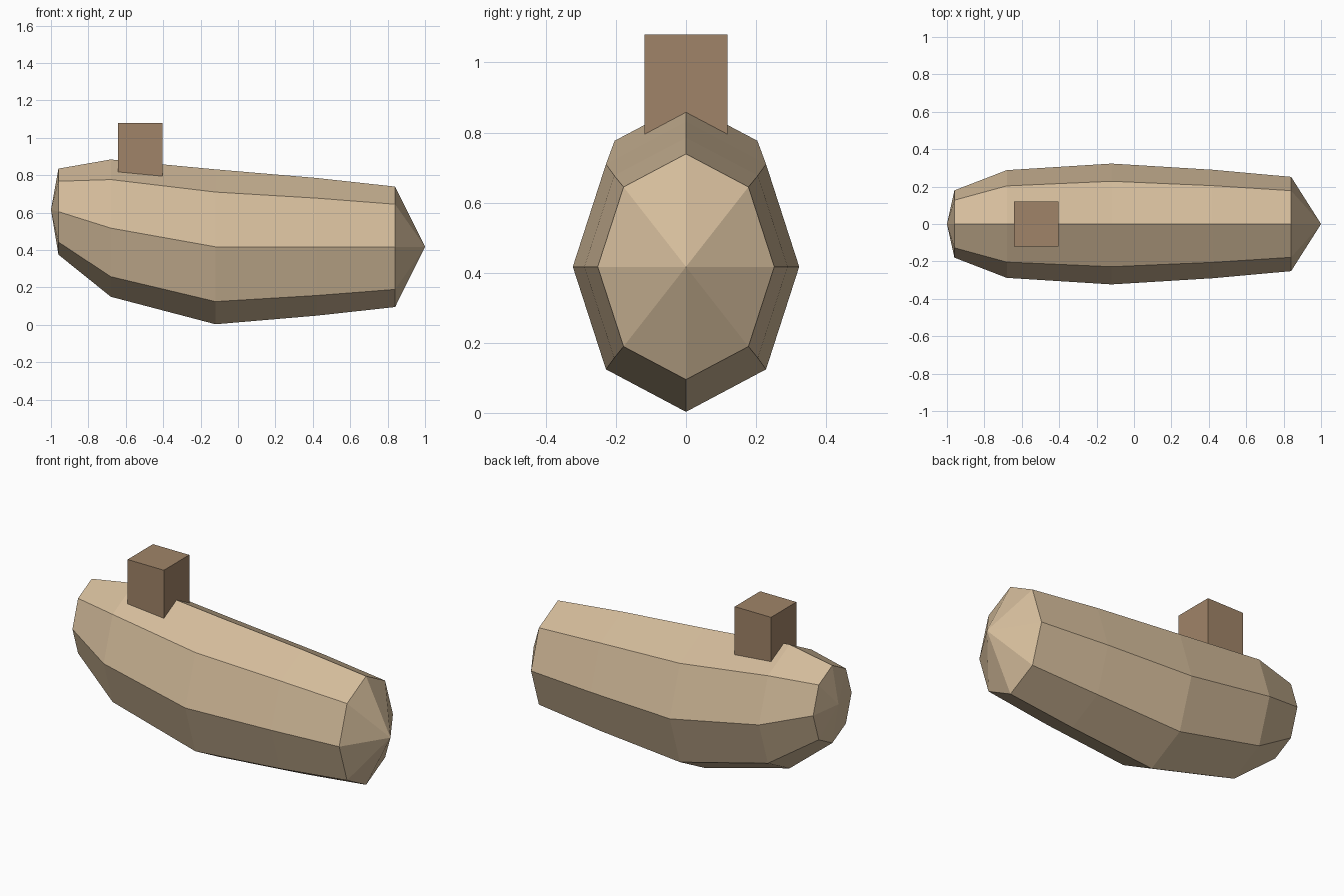
import bpy
import bmesh
from math import sin, cos, pi

cube = bpy.data.objects.get("Cube")
if cube:
    bpy.data.objects.remove(cube, do_unlink=True)


def linear(c):
    c /= 255
    return c / 12.92 if c <= 0.04045 else ((c + 0.055) / 1.055) ** 2.4


def make_material(name, rgb):
    mat = bpy.data.materials.new(name)
    mat.use_nodes = True
    colour = (*[linear(c) for c in rgb], 1)
    mat.diffuse_color = colour
    mat.node_tree.nodes["Principled BSDF"].inputs["Base Color"].default_value = colour
    return mat


def add_object(name, bm, mat):
    bmesh.ops.recalc_face_normals(bm, faces=bm.faces)
    mesh = bpy.data.meshes.new(name)
    bm.to_mesh(mesh)
    bm.free()
    mesh.materials.append(mat)
    obj = bpy.data.objects.new(name, mesh)
    bpy.context.collection.objects.link(obj)
    return obj


tan = make_material("pale tan", (212, 188, 155))
brown = make_material("dull brown", (160, 132, 104))

# Body: eight-sided elliptical rings lofted along x, closed by a point at each end
SIDES = 8
# x, centre height, half width, half height
sections = [
    (-0.96, 0.605, 0.18, 0.23),
    (-0.68, 0.517, 0.288, 0.367),
    (-0.12, 0.417, 0.323, 0.414),
    (0.42, 0.417, 0.29, 0.368),
    (0.84, 0.417, 0.252, 0.322),
]
bm = bmesh.new()
rings = []
for x, z, w, h in sections:
    angles = [2 * pi * i / SIDES for i in range(SIDES)]
    rings.append([bm.verts.new((x, w * cos(a), z + h * sin(a))) for a in angles])
rear_tip = bm.verts.new((-1, 0, 0.615))
nose_tip = bm.verts.new((1, 0, 0.417))
for i in range(SIDES):
    j = (i + 1) % SIDES
    for a, b in zip(rings, rings[1:]):
        bm.faces.new((a[i], a[j], b[j], b[i]))
    bm.faces.new((rings[0][j], rings[0][i], rear_tip))
    bm.faces.new((rings[-1][i], rings[-1][j], nose_tip))
add_object("body", bm, tan)

# Block standing on the ridge, its base sunk into the body
bm = bmesh.new()
bmesh.ops.create_cube(bm, size=1)
bmesh.ops.scale(bm, vec=(0.238, 0.238, 0.36), verts=bm.verts)
block = add_object("top_block", bm, brown)
block.location = (-0.522, 0, 0.9)
